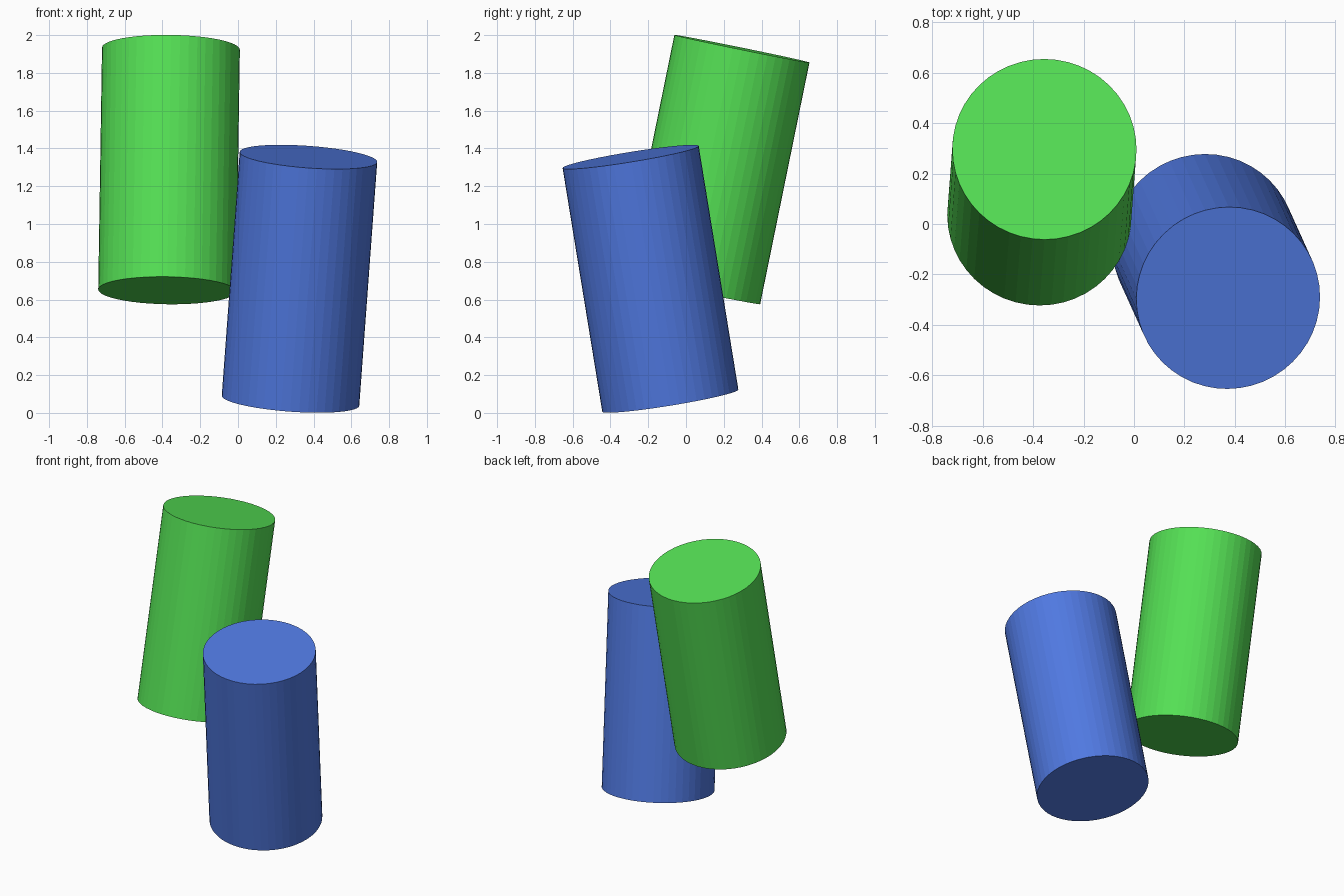
import bpy
from mathutils import Vector

if "Cube" in bpy.data.objects:
    bpy.data.objects.remove(bpy.data.objects["Cube"])

RADIUS = 0.365


def material(name, rgb):
    mat = bpy.data.materials.new(name)
    mat.diffuse_color = (*rgb, 1.0)
    mat.use_nodes = True
    mat.node_tree.nodes["Principled BSDF"].inputs["Base Color"].default_value = mat.diffuse_color
    return mat


def tilted_cylinder(name, bottom, top, mat):
    """Flat-shaded capped cylinder between two cap centres."""
    a, b = Vector(bottom), Vector(top)
    axis = b - a
    bpy.ops.mesh.primitive_cylinder_add(vertices=48, radius=RADIUS,
                                        depth=axis.length, location=(a + b) / 2)
    obj = bpy.context.object
    obj.name = name
    obj.rotation_euler = Vector((0, 0, 1)).rotation_difference(axis).to_euler()
    obj.data.materials.append(mat)
    return obj


# Raised cylinder, leaning backwards
tilted_cylinder("green_cylinder", (-0.375, 0.035, 0.648), (-0.355, 0.296, 1.928),
                material("green", (0.09, 0.75, 0.09)))

# Lower cylinder, leaning forwards and to the right
tilted_cylinder("blue_cylinder", (0.278, -0.083, 0.065), (0.373, -0.293, 1.355),
                material("blue", (0.08, 0.19, 0.75)))
